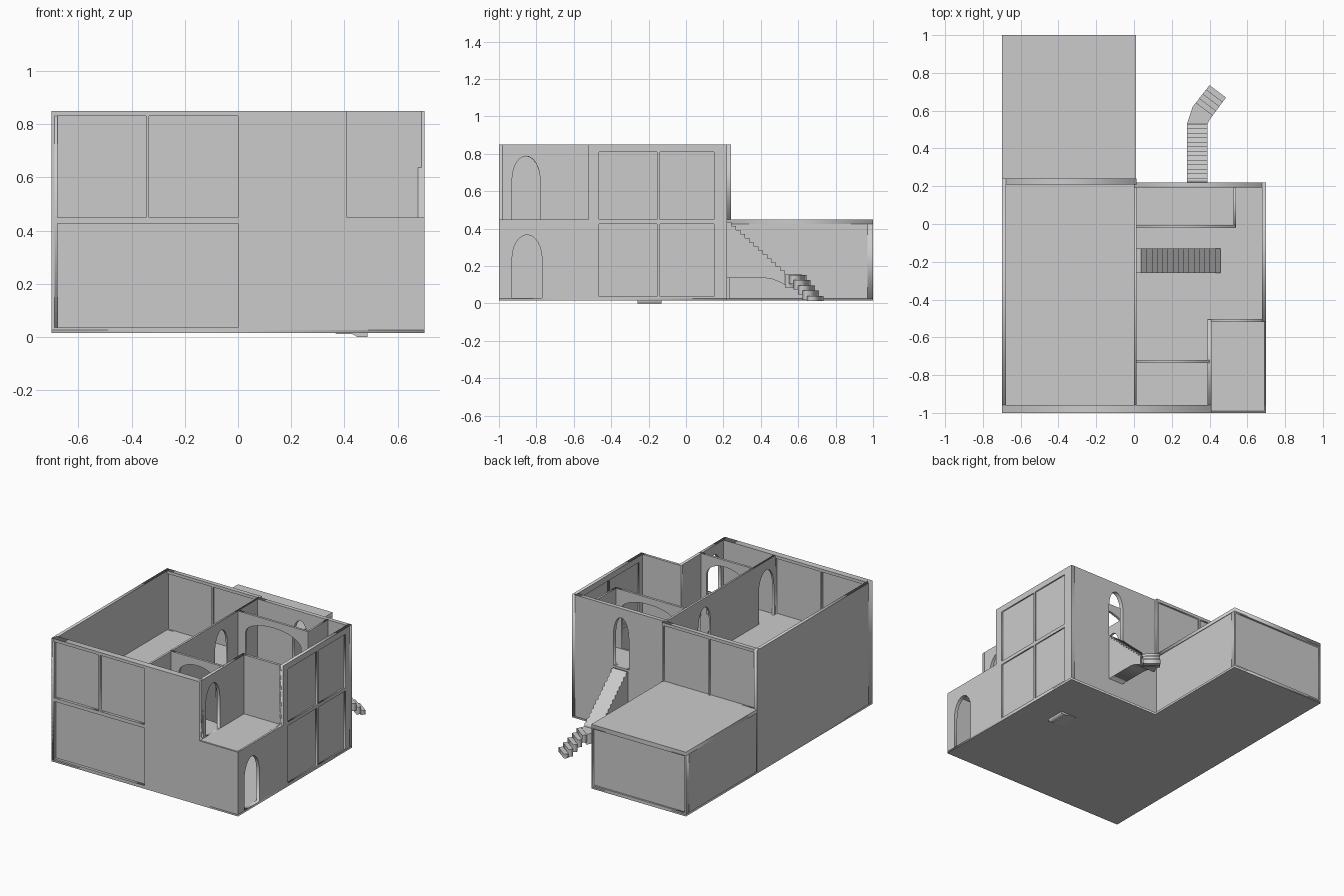
import bpy, math

if "Cube" in bpy.data.objects:
    bpy.data.objects.remove(bpy.data.objects["Cube"])

ROT = {'x': (math.pi/2, 0, math.pi/2), 'y': (math.pi/2, 0, 0), 'z': (0, 0, 0)}


def prism(name, axis, t0, t1, outline, holes=()):
    """Outline (with holes) extruded from t0 to t1 along an axis."""
    cu = bpy.data.curves.new(name, 'CURVE')
    cu.dimensions, cu.fill_mode = '2D', 'BOTH'
    cu.extrude = (t1 - t0) / 2
    for loop in (outline, *holes):
        s = cu.splines.new('POLY')
        s.points.add(len(loop) - 1)
        for p, (a, b) in zip(s.points, loop):
            p.co = (a, b, 0, 1)
        s.use_cyclic_u = True
    ob = bpy.data.objects.new(name, cu)
    bpy.context.collection.objects.link(ob)
    ob.rotation_euler = ROT[axis]
    ob.location['xyz'.index(axis)] = (t0 + t1) / 2
    bpy.ops.object.select_all(action='DESELECT')
    ob.select_set(True)
    bpy.context.view_layer.objects.active = ob
    bpy.ops.object.convert(target='MESH')
    return bpy.context.object


def rect(a0, a1, b0, b1):
    return [(a0, b0), (a1, b0), (a1, b1), (a0, b1)]


def arch(a0, a1, z0, spring, top, n=12):
    c, r = (a0 + a1) / 2, (a1 - a0) / 2
    return [(a0, z0), (a1, z0)] + [
        (c + r*math.cos(math.pi*i/n), spring + (top-spring)*math.sin(math.pi*i/n))
        for i in range(n + 1)]


def door(a0, a1, z0):
    return arch(a0, a1, z0, z0 + 0.21, z0 + 0.338)


def glazed(name, axis, t0, t1, outline, windows, doors=()):
    """Wall with door openings and a thin pane in every window."""
    prism(name, axis, t0, t1, outline, list(windows) + list(doors))
    m = (t0 + t1) / 2
    for w in windows:
        prism(name + '_pane', axis, m - 0.003, m + 0.003, w)


B, G, F, T = 0.015, 0.027, 0.45, 0.85      # base, ground floor, upper floor, wall top
S = F - 0.024                              # underside of the upper slab

# Floors and flat roofs
prism('base_slab', 'z', B, G, [(-.7, -1), (.7, -1), (.7, .22), (.01, .22), (.01, 1), (-.7, 1)])
prism('left_room_floor', 'z', S, F, rect(-.69, .005, -.99, .23))
prism('front_room_floor', 'z', S, F, rect(.005, .40, -.99, -.722))
prism('terrace_floor', 'z', S, F, rect(.40, .69, -.99, -.505))
prism('back_room_floor', 'z', S, F, rect(.005, .538, -.018, .21))
prism('annex_roof', 'z', S, F, rect(-.7, .01, .22, 1))

# Outer walls
low, up = (0.037, S), (F, 0.83)
glazed('front_wall', 'y', -1, -.957,
       [(-.7, G), (.7, G), (.7, F), (.41, F), (.41, T), (-.7, T)],
       [rect(-.69, 0, *low), rect(-.69, -.345, *up), rect(-.335, 0, *up)])
glazed('right_wall', 'x', .677, .7,
       [(-1, G), (.22, G), (.22, T), (-.52, T), (-.52, F), (-1, F)],
       [rect(a, b, *z) for a, b in ((-.465, -.155), (-.14, .15))
        for z in ((.037, S), (F, .81))],
       [door(-.93, -.77, G + .002)])
prism('left_wall', 'x', -.7, -.678, rect(-1, .24, G, T))
glazed('back_wall_left', 'y', .21, .24, rect(-.7, .012, F, T),
       [rect(-.685, -.345, *up), rect(-.335, .0, *up)])
prism('back_wall_right', 'y', .192, .22, rect(.0, .7, G, T), [door(.275, .39, F)])

# Glazed annex
glazed('annex_back_wall', 'y', .97, 1, rect(-.7, .01, G, S), [rect(-.69, 0, .037, S - .006)])
for n, x in (('left', -.697), ('right', 0)):
    prism('annex_%s_glass' % n, 'x', x, x + .006, rect(.23, .98, G, S))

# Inner walls
prism('dividing_wall', 'x', 0, .013, rect(-.98, .215, G, T),
      [door(-.265, -.13, F), door(-.94, -.78, F)])
for n, y, x1 in (('front', -.735, .40), ('back', -.02, .538)):
    prism(n + '_room_wall', 'y', y, y + .016, rect(.005, x1, G, T),
          [arch(.07, x1 - .05, z, z + .27, z + .355) for z in (G + .002, F)])
prism('back_room_side_wall', 'x', .528, .54, rect(-.018, .20, G, T))
prism('terrace_side_wall', 'x', .39, .41, rect(-.98, -.505, S, T), [door(-.93, -.78, F)])
prism('terrace_back_wall', 'y', -.52, -.502, rect(.39, .69, S, T))

# Inner stair
n, x0, x1 = 17, .013, .487
dx, dz = (x1 - x0) / n, F / (n + 1)
pts = [(x0, F - dz)]
for i in range(n):
    pts += [(x0 + (i+1)*dx, F - (i+1)*dz), (x0 + (i+1)*dx, F - (i+2)*dz)]
pts[-1] = (x1, 0)
prism('inner_stair', 'y', -.26, -.13, pts + [(.45, 0), (.43, .011), (.37, .011), (x0, .36)])

# Outer stair, straight flight with curved support
n, y0, y1, z0, z1 = 13, .22, .53, .435, .155
dy, dz = (y1 - y0) / n, (z0 - z1) / n
pts = [(y0, z0)]
for i in range(n):
    pts += [(y0 + (i+1)*dy, z0 - i*dz), (y0 + (i+1)*dy, z0 - (i+1)*dz)]
prism('outer_stair_flight', 'x', .28, .39,
      pts + [(y1, .098), (.50, .115), (.465, .129), (.43, .135), (y0, .135)])

# Outer stair, turning landing and lower steps
prism('outer_stair_landing', 'z', .085, z1, [(.28, .53), (.39, .53), (.40, .552), (.31, .62)])
L0, L1, R0, R1 = (.31, .62), (.40, .735), (.40, .552), (.487, .67)
mix = lambda a, b, t: (a[0] + (b[0]-a[0])*t, a[1] + (b[1]-a[1])*t)
for i in range(5):
    a, b = i / 5, (i + 1) / 5
    top = .153 - i * .028
    prism('outer_stair_step', 'z', max(.012, top - .05), top,
          [mix(L0, L1, a), mix(R0, R1, a), mix(R0, R1, b), mix(L0, L1, b)])
